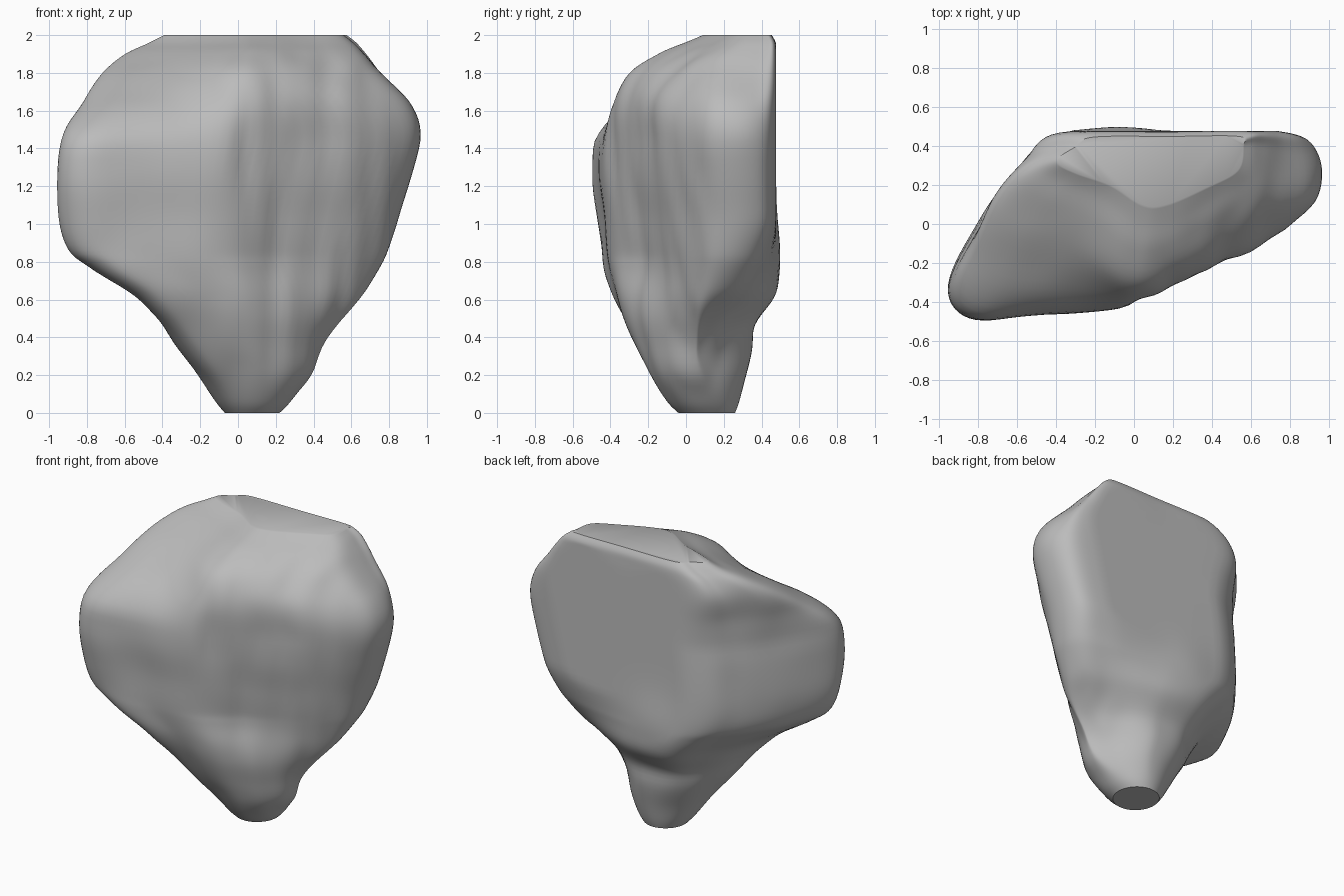
import bpy
import bmesh
import math
from mathutils import Vector, noise

default_cube = bpy.data.objects.get("Cube")
if default_cube:
    bpy.data.objects.remove(default_cube, do_unlink=True)

# Extents up the rock: height, x low, x high, y front, y back
LEVELS = [
    (0, -.07, .22, -.04, .26), (.06, -.12, .28, -.1, .28),
    (.2, -.22, .395, -.2, .315), (.37, -.36, .475, -.29, .365),
    (.52, -.475, .58, -.36, .415), (.64, -.59, .665, -.4, .465),
    (.77, -.79, .735, -.43, .477), (.86, -.895, .775, -.445, .477),
    (1.03, -.95, .835, -.465, .477), (1.25, -.96, .9, -.49, .477),
    (1.48, -.925, .945, -.475, .477), (1.65, -.82, .895, -.415, .477),
    (1.8, -.705, .755, -.3, .477), (1.9, -.58, .665, -.13, .475),
    (1.96, -.46, .61, .01, .47), (2, -.38, .56, .1, .45),
]

# Slab outline and top outline, inside a unit box, from the left tip onward
SLAB = [(0, .15), (.08, 0), (.29, .03), (.49, .065), (.66, .24), (.87, .42),
        (1, .66), (.99, .92), (.87, 1), (.6, 1), (.33, .99), (.19, .79), (.06, .43)]
CROWN = [(0, .58), (.1, .45), (.28, .28), (.45, 0), (.58, 0), (.8, .25),
         (.97, .5), (1, .85), (.98, 1), (.6, 1), (.18, .99), (.08, .84), (0, .7)]


def spline(points, steps, closed):
    """Sample a smooth curve through tuples of any length."""
    count = len(points)
    pick = (lambda i: points[i % count]) if closed else (
        lambda i: points[max(0, min(count - 1, i))])
    samples = []
    for i in range(count if closed else count - 1):
        a, b, c, d = (pick(i + k) for k in (-1, 0, 1, 2))
        for s in range(steps):
            t = s / steps
            samples.append(tuple(
                q + t / 2 * (r - p + t * (2 * p - 5 * q + 4 * r - w
                                          + t * (3 * (q - r) + w - p)))
                for p, q, r, w in zip(a, b, c, d)))
    if not closed:
        samples.append(points[-1])
    return samples


def smoothstep(low, high, value):
    t = max(0, min(1, (value - low) / (high - low)))
    return t * t * (3 - 2 * t)


def bump(value, centre, width):
    return math.exp(-((value - centre) / width) ** 2)


def mix(a, b, t):
    return [(p[0] + (q[0] - p[0]) * t, p[1] + (q[1] - p[1]) * t)
            for p, q in zip(a, b)]


# Rounded foot outline matched point for point to the slab
slab = spline(SLAB, 8, True)
crown = spline(CROWN, 8, True)
foot = []
for u, v in slab:
    angle = math.atan2(v - .5, u - .5)
    foot.append((.5 + math.cos(angle) / 2, .5 + math.sin(angle) / 2))

# Loft the rock through its sections
bm = bmesh.new()
rings = []
for z, x_low, x_high, y_front, y_back in spline(LEVELS, 5, False):
    section = mix(foot, slab, smoothstep(0, .85, z))
    section = mix(section, crown, smoothstep(1.4, 2, z))
    # Undercut below the back ledge, and a cut-back lower left rear corner
    undercut = .03 * bump(z, .46, .09)
    taper = .15 * smoothstep(0, .35, z) * (1 - smoothstep(.55, 1.05, z))
    ring = []
    for u, v in section:
        inset = (undercut * smoothstep(.55, .95, v)
                 + taper * smoothstep(.55, 1, u) * smoothstep(.4, .9, v))
        ring.append(bm.verts.new((x_low + u * (x_high - x_low),
                                  y_front + v * (y_back - y_front) - inset, z)))
    rings.append(ring)
size = len(slab)
for low, high in zip(rings, rings[1:]):
    for i in range(size):
        j = (i + 1) % size
        bm.faces.new((low[i], low[j], high[j], high[i]))
bm.faces.new(reversed(rings[0]))
bm.faces.new(rings[-1])
bmesh.ops.recalc_face_normals(bm, faces=bm.faces)
bm.normal_update()

# Weathered surface: soft lumps, upright flutes and one crease in the front
moves = []
for ring in rings[1:-1]:
    for vert in ring:
        x, y, z = vert.co
        front = 1 - smoothstep(0, .4, y)
        lumps = .01 * noise.noise(Vector((x * 4, y * 4, z * 3)))
        flutes = .014 * noise.noise(Vector((x * 9, y * 4, z * 1.5)))
        crease = .02 * bump(x, .04, .05) * bump(z, 1.4, .25)
        strength = min(1, z * 4, (2 - z) * 8)
        flat_back = 1 - smoothstep(.36, .45, y) * smoothstep(.7, 1, z)
        moves.append((vert, vert.normal * strength * (
            lumps * flat_back + front * (flutes * smoothstep(-.2, .3, x) - crease))))
for vert, offset in moves:
    vert.co += offset
    # Flat back with a slight swell near its lower edge
    swell = .022 * bump(vert.co.x, -.08, .2) * bump(vert.co.z, .83, .2)
    vert.co.y = min(vert.co.y + swell * smoothstep(.3, .45, vert.co.y), .477 + swell)

mesh = bpy.data.meshes.new("rock")
bm.to_mesh(mesh)
bm.free()
rock = bpy.data.objects.new("rock", mesh)
bpy.context.collection.objects.link(rock)

# Plain stone grey
stone = bpy.data.materials.new("stone_grey")
stone.use_nodes = True
grey = (.5, .5, .5, 1)
stone.diffuse_color = grey
shader = next(n for n in stone.node_tree.nodes if n.type == "BSDF_PRINCIPLED")
shader.inputs["Base Color"].default_value = grey
shader.inputs["Roughness"].default_value = .9
mesh.materials.append(stone)

bpy.ops.object.select_all(action="DESELECT")
rock.select_set(True)
bpy.context.view_layer.objects.active = rock
bpy.ops.object.shade_smooth_by_angle(angle=math.radians(40))
